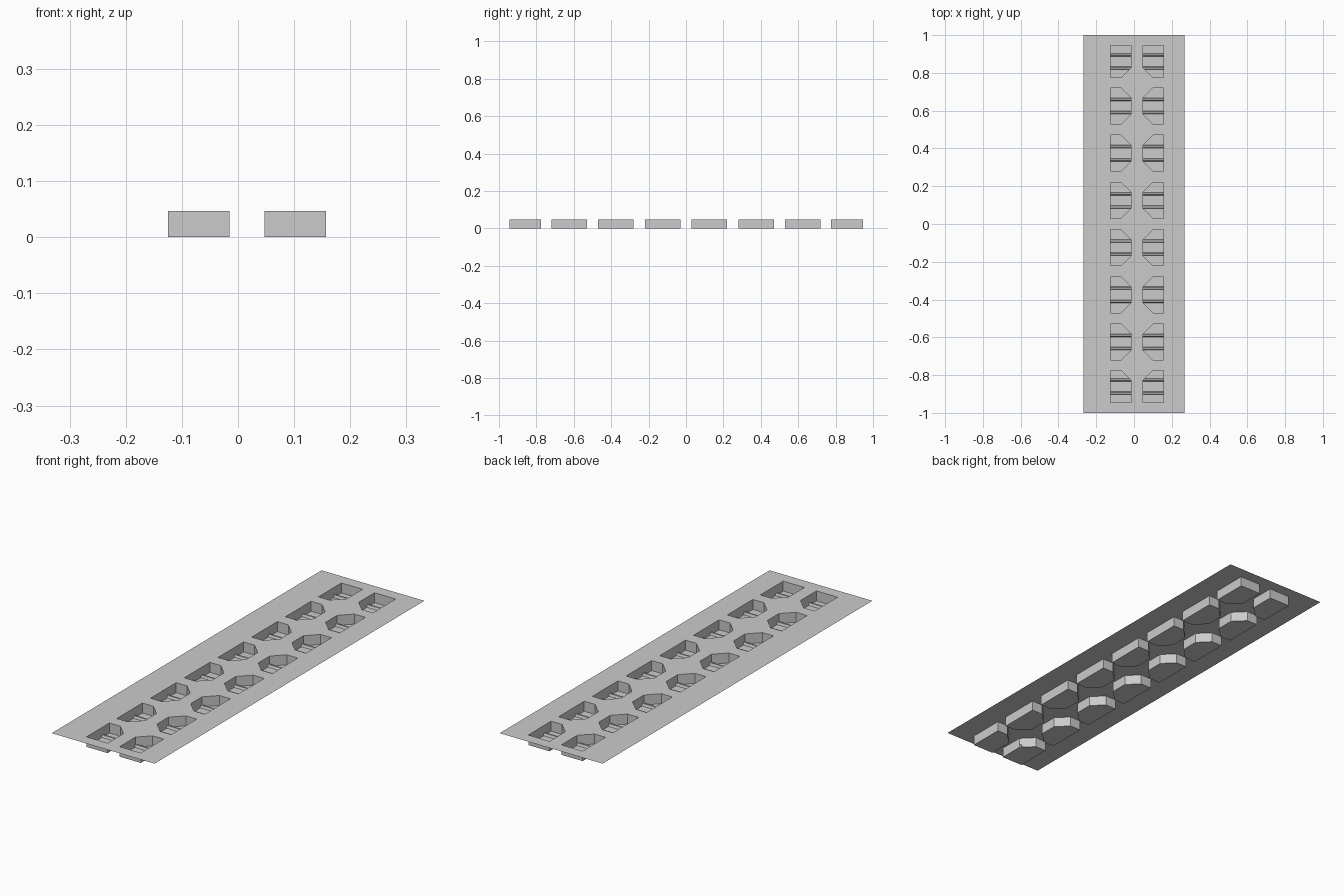
import bpy
import bmesh

default_cube = bpy.data.objects.get("Cube")
if default_cube:
    bpy.data.objects.remove(default_cube)

HALF_W, HALF_L, DEPTH = 0.267, 1.0, 0.047
ROW_SHIFT = 0.016          # the two rows sit slightly off centre
INNER, OUTER = 0.031, 0.141  # distances from the row axis
CHAMFER = 0.053
PITCH, COUNT = 0.25, 8
RIB_GAP, RIB_W, RIB_H = 0.035, 0.016, 0.012

grey = bpy.data.materials.new("light grey plastic")
grey.use_nodes = True
colour = (0.6, 0.6, 0.6, 1)
grey.diffuse_color = colour
grey.node_tree.nodes["Principled BSDF"].inputs["Base Color"].default_value = colour


def finish(bm, name):
    mesh = bpy.data.meshes.new(name)
    bm.to_mesh(mesh)
    bm.free()
    mesh.materials.append(grey)
    obj = bpy.data.objects.new(name, mesh)
    bpy.context.collection.objects.link(obj)
    return obj


def loop_edges(bm, verts):
    return [bm.edges.new((a, b)) for a, b in zip(verts, verts[1:] + verts[:1])]


def pocket_outline(side, low, high, cut_low, cut_high):
    """Plan of a pocket with its corners towards the row axis cut off."""
    pts = [(OUTER, low)]
    pts += [(INNER + CHAMFER, low), (INNER, low + CHAMFER)] if cut_low else [(INNER, low)]
    pts += [(INNER, high - CHAMFER), (INNER + CHAMFER, high)] if cut_high else [(INNER, high)]
    pts.append((OUTER, high))
    pts = [(ROW_SHIFT + side * x, y) for x, y in pts]
    return pts[::-1] if side > 0 else pts


# Sheet with open pockets pressed down from it
tray = bmesh.new()
ribs = bmesh.new()
corners = [(-HALF_W, -HALF_L), (HALF_W, -HALF_L), (HALF_W, HALF_L), (-HALF_W, HALF_L)]
rim_edges = loop_edges(tray, [tray.verts.new((x, y, DEPTH)) for x, y in corners])

for i in range(COUNT):
    centre = (i - (COUNT - 1) / 2) * PITCH
    first, last = i == 0, i == COUNT - 1
    low = centre - (0.069 if first else 0.095)
    high = centre + (0.069 if last else 0.095)
    # End pockets are shorter and square at the outer end
    if first:
        low, high = -0.945, -0.775
    if last:
        low, high = 0.775, 0.945
    middle = (low + high) / 2
    for side in (-1, 1):
        plan = pocket_outline(side, low, high, not first, not last)
        top = [tray.verts.new((x, y, DEPTH)) for x, y in plan]
        base = [tray.verts.new((x, y, 0)) for x, y in plan]
        rim_edges += loop_edges(tray, top)
        for k in range(len(plan)):
            n = (k + 1) % len(plan)
            tray.faces.new((top[k], top[n], base[n], base[k]))
        tray.faces.new(base)

        # Two small ridges across the pocket floor
        for offset in (-RIB_GAP, RIB_GAP):
            y = middle + offset
            profile = [(y - RIB_W / 2, 0.001), (y - RIB_W / 4, RIB_H),
                       (y + RIB_W / 4, RIB_H), (y + RIB_W / 2, 0.001)]
            ends = [[ribs.verts.new((ROW_SHIFT + side * x, py, pz)) for py, pz in profile]
                    for x in (INNER, OUTER)]
            for k in range(3):
                ribs.faces.new((ends[0][k], ends[0][k + 1], ends[1][k + 1], ends[1][k]))

bmesh.ops.triangle_fill(tray, use_beauty=True, use_dissolve=False,
                        edges=rim_edges, normal=(0, 0, 1))
bmesh.ops.recalc_face_normals(tray, faces=tray.faces)
# Make the sheet face upwards
if max(tray.faces, key=lambda f: f.calc_area()).normal.z < 0:
    bmesh.ops.reverse_faces(tray, faces=tray.faces)
for face in ribs.faces:
    face.normal_update()
    if face.normal.z < 0:
        face.normal_flip()

finish(tray, "pocket_sheet")
finish(ribs, "pocket_ribs")
